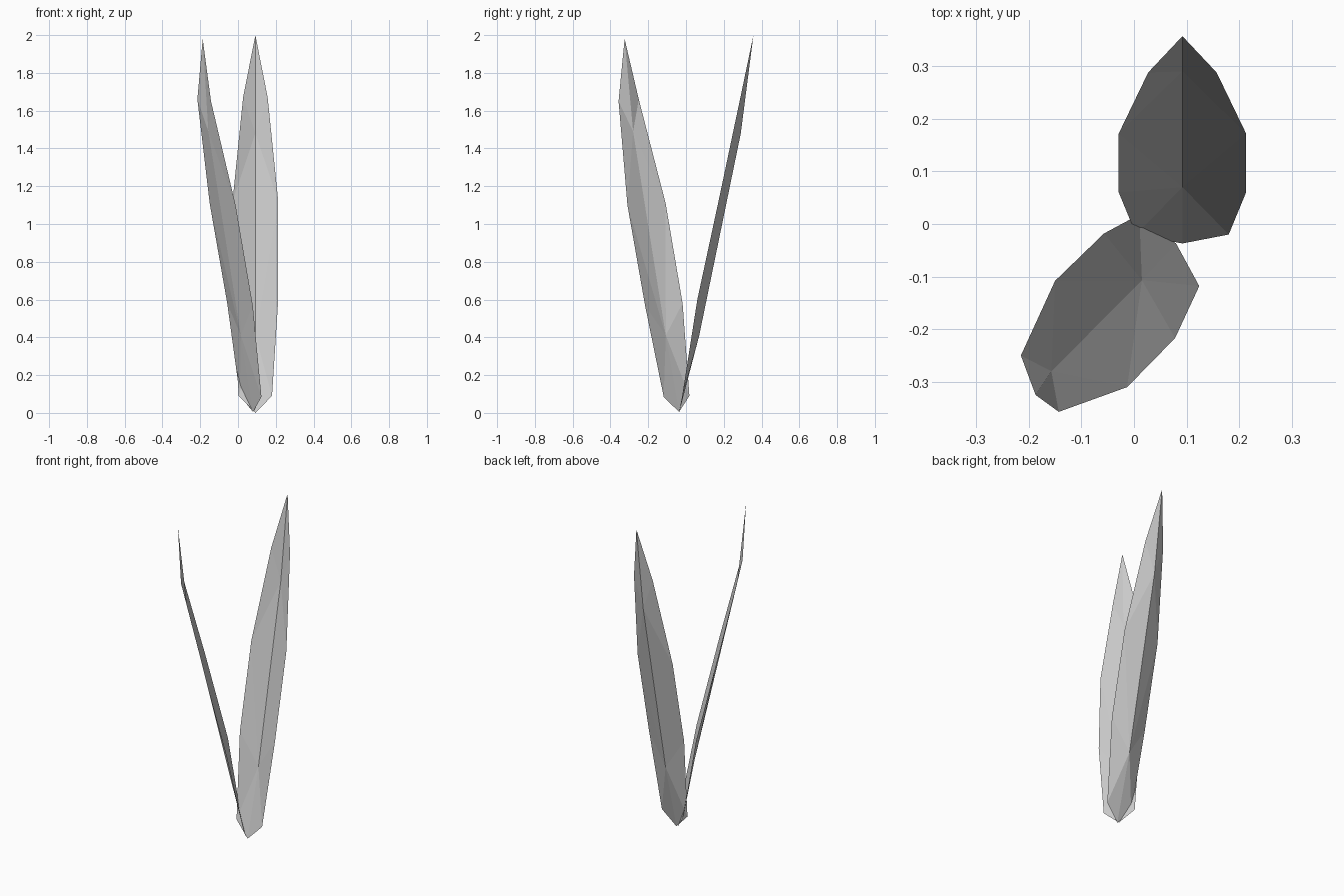
import bpy

if "Cube" in bpy.data.objects:
    bpy.data.objects.remove(bpy.data.objects["Cube"])


def leaf(name, base, tip, rib, left, right):
    """Folded leaf blade: two faceted halves meeting along a central rib."""
    verts = [base, tip] + rib + left + right
    faces = []
    # Each half runs base -> four rim points -> tip, fanned from the two rib points
    for s, flip in ((4, False), (8, True)):
        half = [(0, s, 2), (s, s + 1, 2), (2, s + 1, s + 2), (2, s + 2, 3),
                (3, s + 2, s + 3), (3, s + 3, 1)]
        faces += [f[::-1] if flip else f for f in half]
    mesh = bpy.data.meshes.new(name)
    mesh.from_pydata(verts, [], faces)
    mesh.update()
    obj = bpy.data.objects.new(name, mesh)
    bpy.context.collection.objects.link(obj)
    return obj


# Back leaf: symmetric about x = 0.092, leaning backwards
cx = 0.092
rim = [(0.088, -0.02, 0.09), (0.121, 0.06, 0.6), (0.121, 0.172, 1.12), (0.065, 0.288, 1.67)]
leaf("back_leaf", (cx, -0.037, 0.0), (cx, 0.357, 2.0),
     [(cx, 0.07, 0.41), (cx, 0.29, 1.48)],
     [(cx - w, y, z) for w, y, z in rim],
     [(cx + w, y, z) for w, y, z in rim])

# Front leaf: leaning diagonally towards the front left
leaf("front_leaf", (0.08, -0.037, 0.005), (-0.187, -0.325, 1.98),
     [(0.015, -0.107, 0.41), (-0.157, -0.28, 1.49)],
     [(0.01, 0.018, 0.09), (-0.057, -0.018, 0.58), (-0.15, -0.108, 1.11), (-0.215, -0.25, 1.66)],
     [(0.124, -0.118, 0.085), (0.078, -0.217, 0.57), (-0.013, -0.31, 1.1), (-0.143, -0.357, 1.65)])
